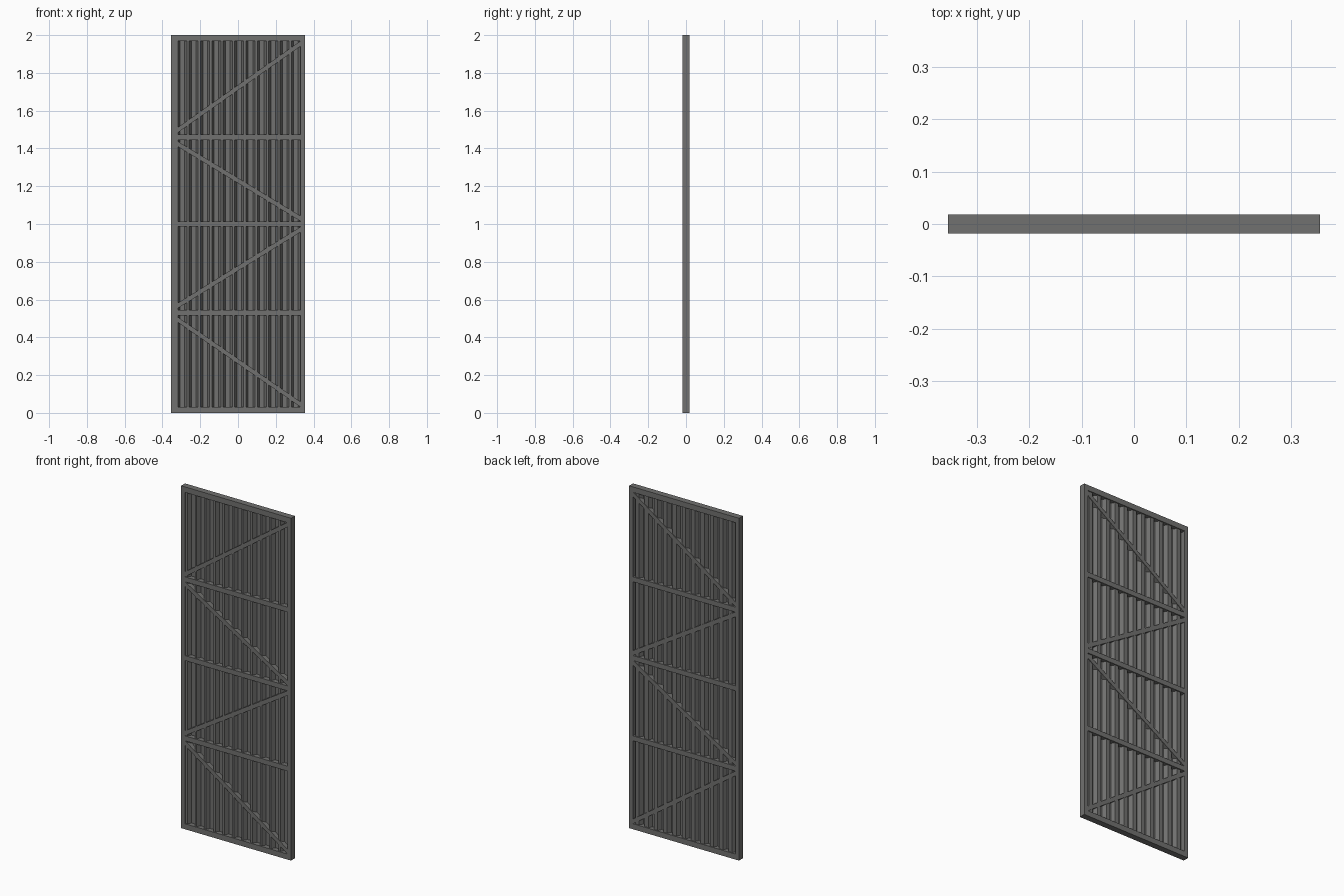
import bpy, bmesh, math
from mathutils import Matrix, Vector

cube = bpy.data.objects.get("Cube")
if cube:
    bpy.data.objects.remove(cube, do_unlink=True)

W, H, D = 0.355, 2.0, 0.036      # half width, height, depth
SIDE, END, RAIL = 0.024, 0.032, 0.029
INNER = W - SIDE

steel = bpy.data.materials.new("grey_steel")
steel.use_nodes = True
colour = (0.165, 0.165, 0.16, 1)
steel.diffuse_color = colour
steel.node_tree.nodes["Principled BSDF"].inputs["Base Color"].default_value = colour


def finish(name, bm):
    bmesh.ops.recalc_face_normals(bm, faces=bm.faces)
    mesh = bpy.data.meshes.new(name)
    bm.to_mesh(mesh)
    bm.free()
    mesh.materials.append(steel)
    obj = bpy.data.objects.new(name, mesh)
    bpy.context.collection.objects.link(obj)
    return obj


def prism(name, outline, depth=D):
    """Extrude an x-z outline through the thickness of the panel."""
    bm = bmesh.new()
    face = bm.faces.new([bm.verts.new((x, -depth / 2, z)) for x, z in outline])
    new = bmesh.ops.extrude_face_region(bm, geom=[face])["geom"]
    verts = [v for v in new if isinstance(v, bmesh.types.BMVert)]
    bmesh.ops.translate(bm, verts=verts, vec=(0, depth, 0))
    return finish(name, bm)


def bar(name, x0, x1, z0, z1, depth=D):
    return prism(name, [(x0, z0), (x1, z0), (x1, z1), (x0, z1)], depth)


# Outer frame
bar("left_post", INNER, W, 0, H)
bar("right_post", -W, -INNER, 0, H)
bar("top_rail", -INNER, INNER, H - END, H)
bar("bottom_rail", -INNER, INNER, 0, END)

# Cross rails
rails = [0.531, 1.0, 1.46]
for i, z in enumerate(rails):
    bar(f"cross_rail_{i + 1}", -INNER, INNER, z - RAIL / 2, z + RAIL / 2)

# Zigzag braces, mirrored from bay to bay
levels = [END / 2] + rails + [H - END / 2]
for i in range(4):
    low, high = levels[i] + 0.015, levels[i + 1] - 0.015
    t = 0.028
    if i % 2:
        outline = [(-INNER, low), (INNER, high - t), (INNER, high), (-INNER, low + t)]
    else:
        outline = [(INNER, low), (INNER, low + t), (-INNER, high), (-INNER, high - t)]
    prism(f"brace_{i + 1}", outline, D - 0.004)

# Corrugated sheet with trapezoid ribs
RIBS, AMP, THICK = 11, 0.011, 0.002
pitch = 2 * INNER / RIBS
profile = [(-INNER, -AMP)]
for i in range(RIBS):
    x = -INNER + i * pitch
    profile += [(x + pitch * f, s * AMP)
                for f, s in ((0.2, -1), (0.4, 1), (0.8, 1), (1.0, -1))]
bm = bmesh.new()
loop = [(x, y - THICK / 2) for x, y in profile]
loop += [(x, y + THICK / 2) for x, y in reversed(profile)]
for a, b in zip(loop, loop[1:] + loop[:1]):
    bm.faces.new([bm.verts.new((p[0], p[1], z))
                  for p, z in ((a, END), (b, END), (b, H - END), (a, H - END))])
bmesh.ops.remove_doubles(bm, verts=bm.verts, dist=0.0001)
finish("corrugated_sheet", bm)
